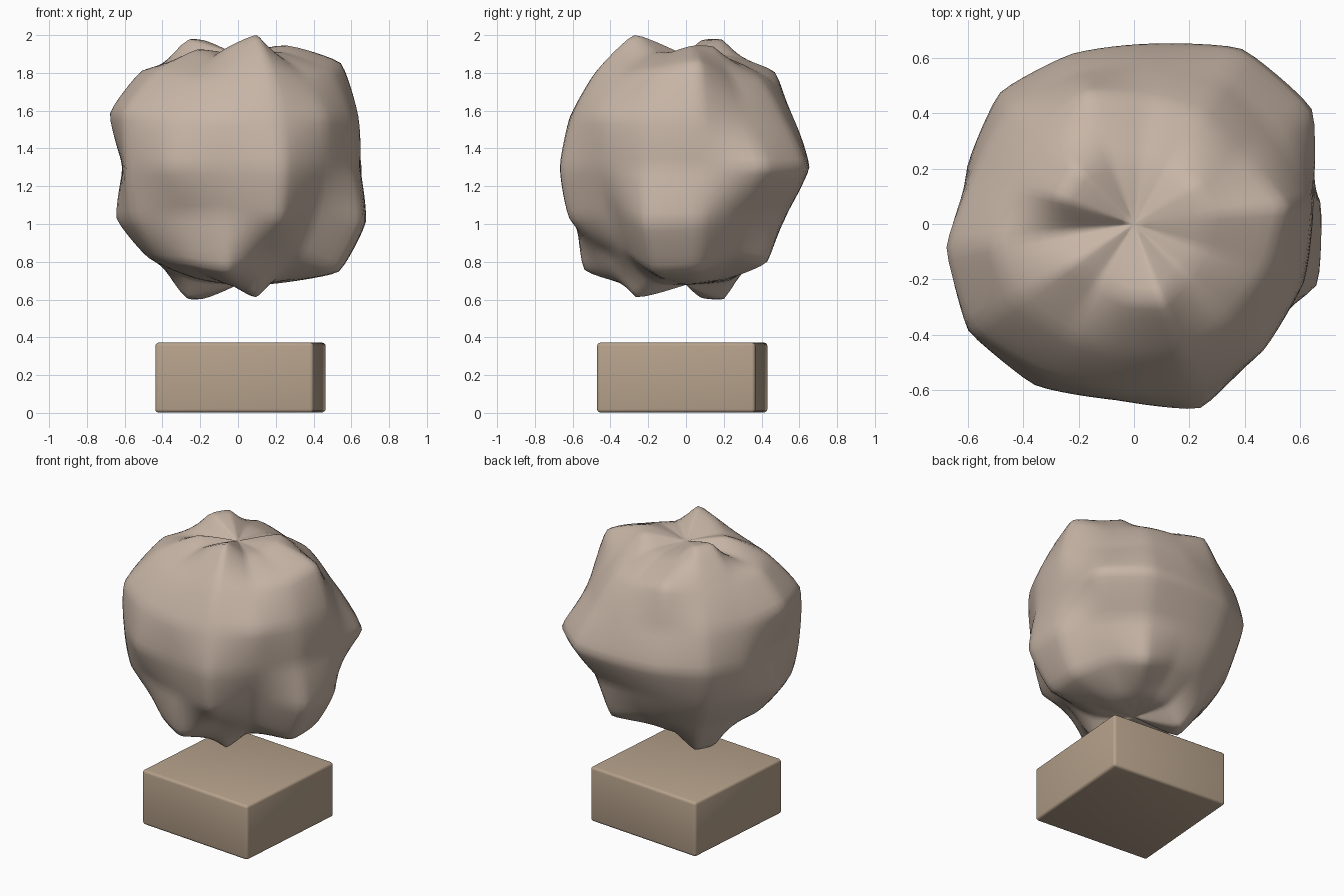
import bpy, bmesh, math
from mathutils import Vector

if "Cube" in bpy.data.objects:
    bpy.data.objects.remove(bpy.data.objects["Cube"])

# Lumpy boulder: coarse radius lattice (rings top to bottom, 14 columns round)
RINGS = [
    [.70, .70, .63, .62, .64, .74, .74, .61, .68, .64, .71, .77, .66, .66],
    [.79, .65, .66, .65, .72, .67, .67, .73, .72, .67, .67, .72, .69, .73],
    [.70, .65, .66, .63, .63, .67, .66, .75, .77, .69, .67, .70, .71, .69],
    [.65, .78, .755, .66, .66, .685, .64, .61, .71, .69, .64, .715, .64, .65],
    [.74, .64, .63, .59, .61, .65, .65, .71, .72, .63, .63, .72, .60, .765],
    [.77, .66, .72, .62, .62, .65, .65, .68, .70, .73, .78, .63, .64, .79],
    [.66, .65, .64, .64, .65, .765, .76, .63, .64, .64, .68, .755, .66, .65],
]
TOP, BOTTOM = .59, .62
COLS, SUB, START, CENTRE = 14, 6, math.radians(7), 1.30
grid = [[TOP] * COLS] + RINGS + [[BOTTOM] * COLS]
MID = Vector((0, 0, CENTRE))


def corner(i, j):
    r, polar = grid[i][j % COLS], math.pi * i / 8
    turn = START + math.tau * j / COLS
    return Vector((r * math.sin(polar) * math.cos(turn),
                   r * math.sin(polar) * math.sin(turn),
                   CENTRE + r * math.cos(polar)))


def point(m, n):
    # facet between four lattice corners, filled out very slightly
    i, j = min(m // SUB, 7), n // SUB
    u, v = m / SUB - i, n / SUB - j
    a = corner(i, j).lerp(corner(i, j + 1), v)
    b = corner(i + 1, j).lerp(corner(i + 1, j + 1), v)
    p = a.lerp(b, u)
    bulge = u * (1 - u) + v * (1 - v) * math.sin(math.pi * m / (8 * SUB))
    return MID + (p - MID) * (1 + .04 * bulge)


def add_object(name, bm):
    mesh = bpy.data.meshes.new(name)
    bmesh.ops.recalc_face_normals(bm, faces=bm.faces)
    for f in bm.faces:
        f.smooth = True
    bm.to_mesh(mesh)
    bm.free()
    ob = bpy.data.objects.new(name, mesh)
    bpy.context.collection.objects.link(ob)
    return ob


def paint(ob, name, colour):
    mat = bpy.data.materials.new(name)
    mat.diffuse_color = colour
    mat.use_nodes = True
    mat.node_tree.nodes["Principled BSDF"].inputs["Base Color"].default_value = mat.diffuse_color
    ob.data.materials.append(mat)


# Boulder surface
bm = bmesh.new()
N, M = COLS * SUB, 8 * SUB
top = bm.verts.new(point(0, 0))
bands = [[bm.verts.new(point(m, n)) for n in range(N)] for m in range(1, M)]
bottom = bm.verts.new(point(M, 0))
for n in range(N):
    k = (n + 1) % N
    bm.faces.new((top, bands[0][n], bands[0][k]))
    bm.faces.new((bottom, bands[-1][k], bands[-1][n]))
    for a, b in zip(bands, bands[1:]):
        bm.faces.new((a[n], b[n], b[k], a[k]))
boulder = add_object("boulder", bm)
soft = boulder.modifiers.new("soften ridges", 'SMOOTH')
soft.factor, soft.iterations = 0.5, 3
paint(boulder, "stone", (.57, .46, .38, 1))

# Slightly turned plinth block with softened edges
bm = bmesh.new()
bmesh.ops.create_cube(bm, size=1)
bmesh.ops.scale(bm, vec=(.841, .841, .37), verts=bm.verts)
bmesh.ops.bevel(bm, geom=bm.edges[:], offset=.018, segments=3, profile=.5, affect='EDGES')
plinth = add_object("plinth", bm)
plinth.location = (.013, -.02, .187)
plinth.rotation_euler.z = math.radians(-4.5)
paint(plinth, "base_stone", (.47, .36, .26, 1))
bpy.context.view_layer.objects.active = plinth
plinth.select_set(True)
bpy.ops.object.shade_smooth_by_angle(angle=math.radians(40))
